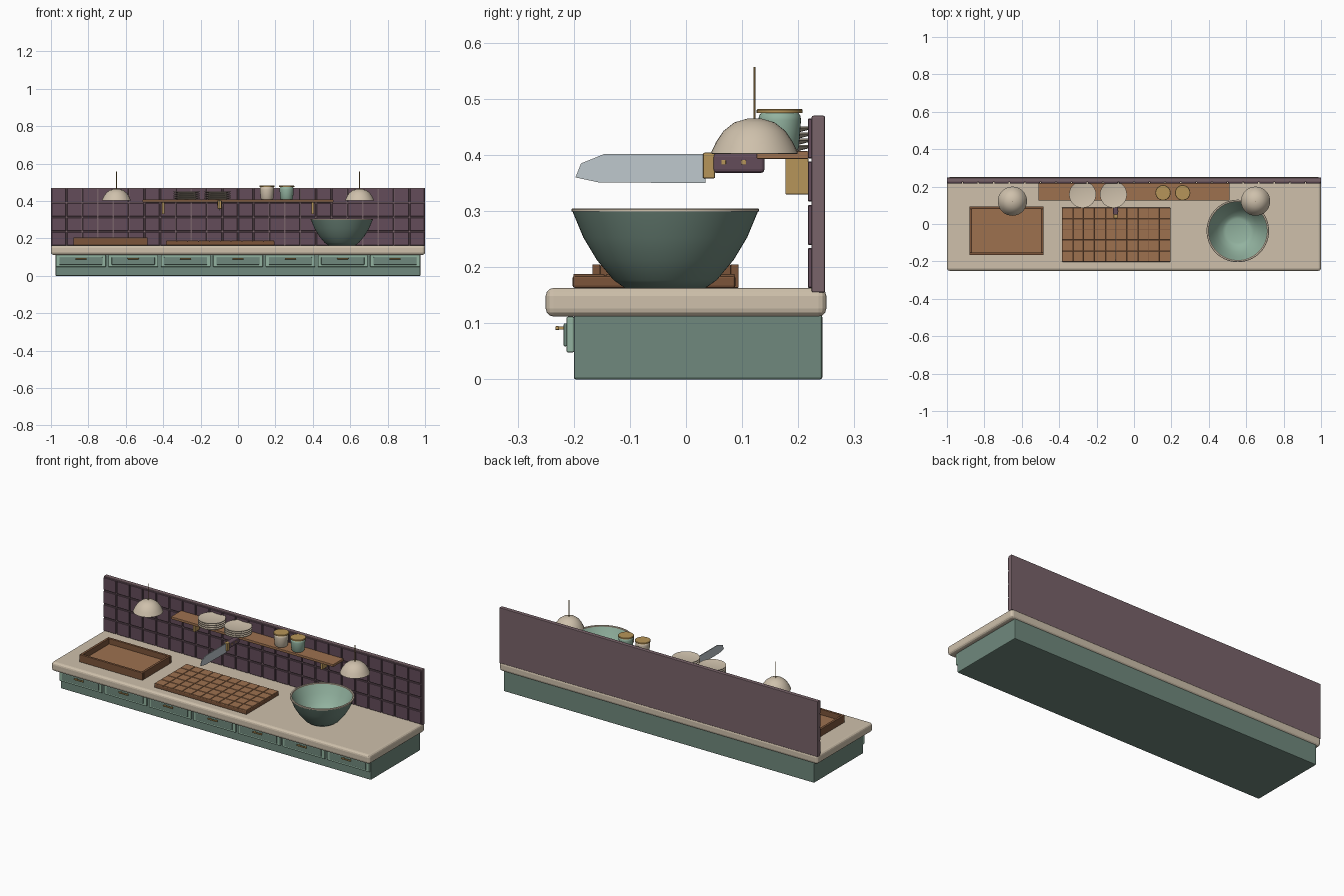
import bpy, bmesh, math
from mathutils import Matrix, Vector

if "Cube" in bpy.data.objects:
    bpy.data.objects.remove(bpy.data.objects["Cube"], do_unlink=True)


def material(name, r, g, b):
    m = bpy.data.materials.new(name)
    m.use_nodes = True
    m.diffuse_color = (r, g, b, 1)
    bsdf = next(n for n in m.node_tree.nodes if n.type == 'BSDF_PRINCIPLED')
    bsdf.inputs["Base Color"].default_value = (r, g, b, 1)
    return m


CREAM = material("cream", .62, .53, .41)
SAGE = material("dark_sage", .16, .25, .205)
MINT = material("light_sage", .29, .45, .35)
PLUM = material("plum", .125, .072, .1)
MAUVE = material("mauve", .19, .125, .142)
WOOD = material("wood", .34, .165, .078)
DARK_WOOD = material("dark_wood", .2, .09, .042)
BRASS = material("brass", .47, .3, .1)
STEEL = material("steel", .52, .58, .61)


def finish(name, bm, mat, bevel=0, smooth=False, segments=2):
    bmesh.ops.recalc_face_normals(bm, faces=bm.faces[:])
    mesh = bpy.data.meshes.new(name)
    bm.to_mesh(mesh)
    bm.free()
    mesh.materials.append(mat)
    ob = bpy.data.objects.new(name, mesh)
    bpy.context.collection.objects.link(ob)
    if bevel:
        mod = ob.modifiers.new("soft_edges", 'BEVEL')
        mod.width, mod.segments = bevel, segments
    if smooth:
        bpy.ops.object.select_all(action='DESELECT')
        ob.select_set(True)
        bpy.context.view_layer.objects.active = ob
        bpy.ops.object.shade_smooth_by_angle(angle=math.radians(40))
    return ob


def boxes(name, spans, mat, bevel=0, segments=2):
    """One mesh of boxes, each given as (x0, x1, y0, y1, z0, z1)."""
    bm = bmesh.new()
    for x0, x1, y0, y1, z0, z1 in spans:
        move = Matrix.Translation(((x0 + x1) / 2, (y0 + y1) / 2, (z0 + z1) / 2))
        size = Matrix.Diagonal((x1 - x0, y1 - y0, z1 - z0, 1))
        bmesh.ops.create_cube(bm, size=1, matrix=move @ size)
    return finish(name, bm, mat, bevel, segments=segments)


def lathe(name, centre, profile, mat, steps=40):
    """Spin (radius, height) points around a vertical axis."""
    bm = bmesh.new()
    verts = [bm.verts.new((r, 0, z)) for r, z in profile]
    edges = [bm.edges.new(p) for p in zip(verts, verts[1:])]
    bmesh.ops.spin(bm, geom=verts + edges, cent=(0, 0, 0), axis=(0, 0, 1),
                   angle=math.tau, steps=steps)
    bmesh.ops.remove_doubles(bm, verts=bm.verts[:], dist=.0001)
    bmesh.ops.translate(bm, verts=bm.verts[:], vec=Vector(centre))
    return finish(name, bm, mat, smooth=True)


# Cabinet and countertop
boxes("cabinet", [(-.975, .975, -.2, .243, 0, .115)], SAGE, .004)
boxes("countertop", [(-1, 1, -.25, .25, .112, .163)], CREAM, .014, 3)

# Drawers
for i in range(7):
    x = (i - 3) * .28
    boxes("drawer_front", [(x - .133, x + .133, -.213, -.199, .048, .112)], MINT, .003)
    boxes("drawer_panel", [(x - .115, x + .115, -.218, -.212, .059, .1)], SAGE, .002)
    boxes("drawer_handle", [(x - .03, x + .03, -.233, -.226, .088, .095)], BRASS, .002)
    boxes("handle_posts", [(x + s - .003, x + s + .003, -.228, -.217, .089, .094)
                           for s in (-.02, .02)], BRASS)

# Back wall with its tiles
boxes("back_wall", [(-1, 1, .224, .248, .155, .47)], MAUVE, .003)
pitch, rise, gap = 2 / 24, .077, .003
boxes("wall_tiles", [(-1 + c * pitch + gap, -1 + (c + 1) * pitch - gap, .217, .226,
                      .16 + r * rise + gap, .16 + (r + 1) * rise - gap)
                     for c in range(24) for r in range(4)], PLUM, .0015, 1)

# Shelf and brackets
boxes("shelf", [(-.51, .51, .126, .218, .393, .407)], WOOD, .002)
boxes("shelf_brackets", [(s * .4 - .006, s * .4 + .006, .177, .218, .33, .394)
                         for s in (-1, 1)], BRASS, .001)

# Plate stacks
for x in (-.275, -.11):
    for i in range(4):
        z = .407 + i * .011
        lathe("plate", (x, .158, z),
              [(0, 0), (.042, 0), (.072, .008), (.072, .011), (.044, .005), (0, .005)],
              CREAM, 32)

# Storage jars with lids
for x, mat in ((.155, CREAM), (.26, MINT)):
    lathe("jar", (x, .167, .407),
          [(0, 0), (.03, 0), (.034, .006), (.038, .055), (.037, .063), (.032, .069), (0, .069)],
          mat, 32)
    lathe("jar_lid", (x, .167, .475),
          [(0, 0), (.041, 0), (.041, .005), (.039, .007), (0, .007)], BRASS, 32)

# Hanging lamps
for x in (-.65, .65):
    lathe("lamp_shade", (x, .122, 0),
          [(0, .465), (.012, .465), (.036, .458), (.055, .443), (.068, .424), (.078, .403),
           (.075, .402), (.064, .422), (.051, .44), (.034, .454), (0, .461)], CREAM, 32)
    lathe("lamp_cord", (x, .122, 0),
          [(0, .46), (.0018, .46), (.0018, .557), (0, .557)], BRASS, 8)

# Mixing bowl: outer shell, lighter lining and rim
spot = (.555, -.037, .163)
lathe("bowl_shell", spot,
      [(0, 0), (.072, 0), (.092, .014), (.122, .05), (.146, .09), (.166, .138),
       (.159, .138), (.138, .09), (.114, .05), (.084, .015), (.065, .008), (0, .008)], SAGE, 56)
lathe("bowl_lining", spot,
      [(0, .012), (.064, .012), (.082, .019), (.112, .053), (.136, .092), (.157, .138),
       (.159, .138), (.138, .09), (.114, .05), (.084, .015), (.065, .008), (0, .008)], MINT, 56)
lathe("bowl_rim", spot,
      [(.156, .136), (.167, .136), (.167, .14), (.165, .142), (.158, .142), (.156, .14),
       (.156, .136)], CREAM, 56)

# Serving tray
x0, x1, y0, y1, t = -.88, -.484, -.167, .094, .014
boxes("tray_floor", [(x0 + t / 2, x1 - t / 2, y0 + t / 2, y1 - t / 2, .163, .174)], WOOD)
boxes("tray_walls", [(x0, x1, y0, y0 + t, .163, .205), (x0, x1, y1 - t, y1, .163, .205),
                     (x0, x0 + t, y0 + t, y1 - t, .163, .205),
                     (x1 - t, x1, y0 + t, y1 - t, .163, .205)], DARK_WOOD, .002)

# Cutting board with raised blocks
x0, y0, cell, g = -.385, -.202, .058, .0015
boxes("cutting_board", [(x0, x0 + 10 * cell, y0, y0 + 5 * cell, .163, .185)], DARK_WOOD, .004)
boxes("board_blocks", [(x0 + c * cell + g, x0 + (c + 1) * cell - g,
                        y0 + r * cell + g, y0 + (r + 1) * cell - g, .18, .188)
                       for c in range(10) for r in range(5)], WOOD, .001, 1)

# Knife
kx = -.098
bm = bmesh.new()
outline = [(.035, .402), (-.145, .402), (-.187, .385), (-.197, .36), (-.155, .351), (.035, .35)]
face = bm.faces.new([bm.verts.new((kx - .002, y, z)) for y, z in outline])
extruded = bmesh.ops.extrude_face_region(bm, geom=[face])["geom"]
bmesh.ops.translate(bm, vec=(.004, 0, 0),
                    verts=[v for v in extruded if isinstance(v, bmesh.types.BMVert)])
finish("knife_blade", bm, STEEL)
boxes("knife_bolster", [(kx - .011, kx + .011, .03, .052, .358, .404)], BRASS, .003)
boxes("knife_handle", [(kx - .013, kx + .013, .047, .14, .368, .403)], PLUM, .007, 3)
boxes("knife_rivets", [(kx - .0145, kx + .0145, y - .004, y + .004, .383, .391)
                       for y in (.067, .103)], BRASS, .001)
